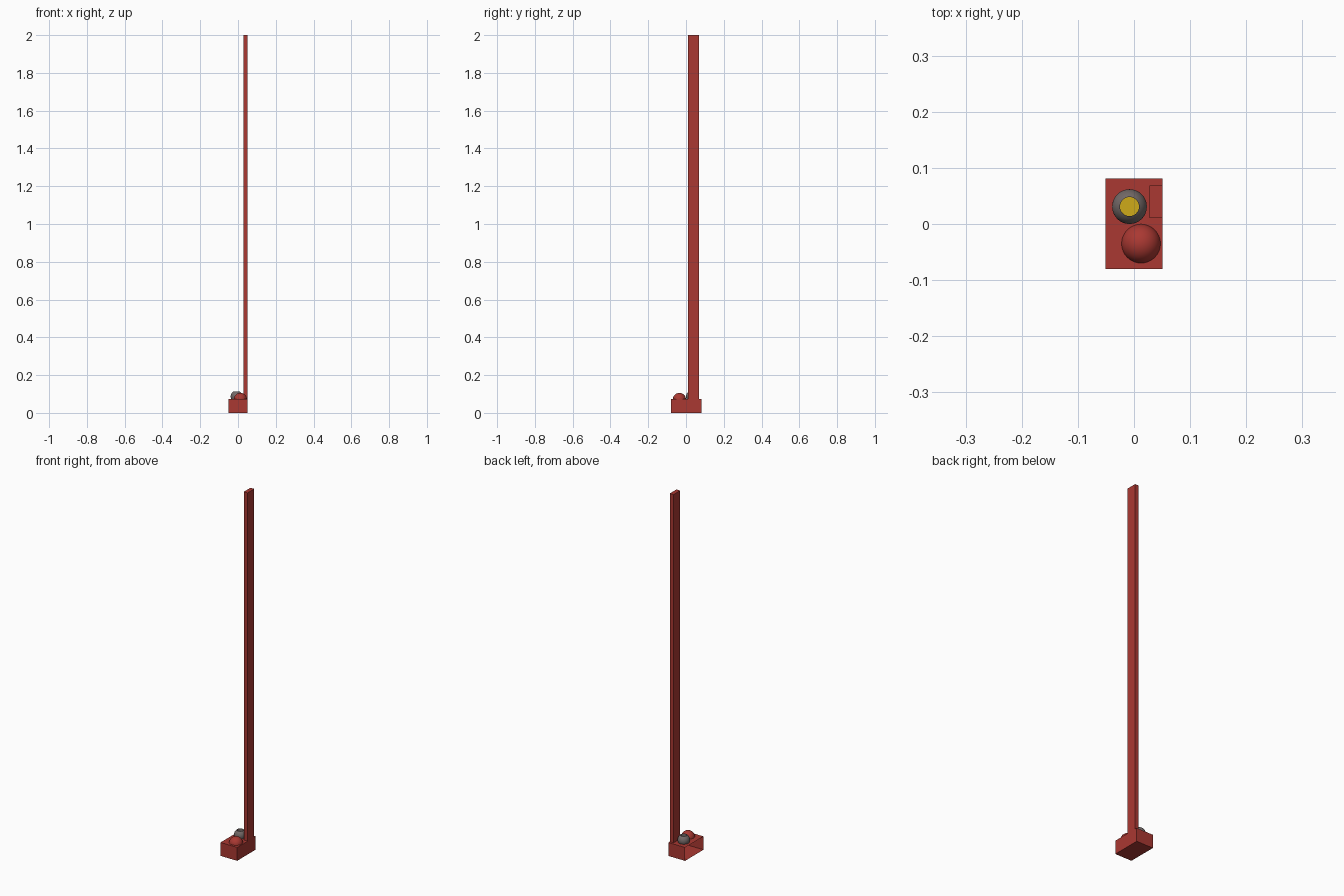
import bpy, bmesh, math
from mathutils import Vector

if "Cube" in bpy.data.objects:
    bpy.data.objects.remove(bpy.data.objects["Cube"])


def material(name, rgb):
    m = bpy.data.materials.new(name)
    m.diffuse_color = (*rgb, 1)
    m.use_nodes = True
    m.node_tree.nodes["Principled BSDF"].inputs["Base Color"].default_value = m.diffuse_color
    return m


red = material("red", (0.40, 0.04, 0.032))
grey = material("dark_grey", (0.17, 0.14, 0.135))
yellow = material("yellow", (0.62, 0.40, 0.01))


def finish(name, bm, mat, smooth=False):
    me = bpy.data.meshes.new(name)
    bm.to_mesh(me)
    bm.free()
    for p in me.polygons:
        p.use_smooth = smooth
    me.materials.append(mat)
    ob = bpy.data.objects.new(name, me)
    bpy.context.collection.objects.link(ob)
    return ob


def box(name, lo, hi, mat, open_left=False):
    bm = bmesh.new()
    bmesh.ops.create_cube(bm, size=1)
    lo, hi = Vector(lo), Vector(hi)
    for v in bm.verts:
        v.co = (lo + hi) / 2 + v.co * (hi - lo)
    if open_left:
        bm.normal_update()
        bmesh.ops.delete(bm, geom=[f for f in bm.faces if f.normal.x < -0.9],
                         context='FACES_ONLY')
    return finish(name, bm, mat)


# Handset body, a thin shell open on its left side
box("body", (-0.051, -0.08, 0), (0.051, 0.081, 0.074), red, open_left=True)

# Tall flat mast flush with the right side
box("mast", (0.028, 0.011, 0.074), (0.051, 0.069, 2.0), red)

# Ball button sunk into the top
bm = bmesh.new()
bmesh.ops.create_uvsphere(bm, u_segments=32, v_segments=16, radius=0.035)
bmesh.ops.translate(bm, verts=bm.verts, vec=(0.0125, -0.035, 0.071))
finish("ball_button", bm, red, True)

# Round dial: bulging ring with a hollow centre
cx, cy, cz, r = -0.008, 0.031, 0.087, 0.031
rim = math.acos(0.017 / r)
low = -math.asin((cz - 0.074) / r)
profile = [(0.017, 0.08)]
for i in range(11):
    a = rim + (low - rim) * i / 10
    profile.append((r * math.cos(a), cz + r * math.sin(a)))
bm = bmesh.new()
verts = [bm.verts.new((cx + p, cy, z)) for p, z in profile]
edges = [bm.edges.new(pair) for pair in zip(verts, verts[1:])]
bmesh.ops.spin(bm, geom=verts + edges, cent=(cx, cy, 0), axis=(0, 0, 1),
               angle=math.tau, steps=32)
bmesh.ops.remove_doubles(bm, verts=bm.verts, dist=0.0001)
bmesh.ops.recalc_face_normals(bm, faces=bm.faces)
dial = finish("dial_ring", bm, grey, True)
bpy.context.view_layer.objects.active = dial
dial.select_set(True)
bpy.ops.object.shade_smooth_by_angle(angle=math.radians(40))

# Yellow light recessed in the dial
bm = bmesh.new()
bmesh.ops.create_circle(bm, cap_ends=True, segments=32, radius=0.017)
bmesh.ops.translate(bm, verts=bm.verts, vec=(cx, cy, 0.085))
finish("dial_light", bm, yellow)
